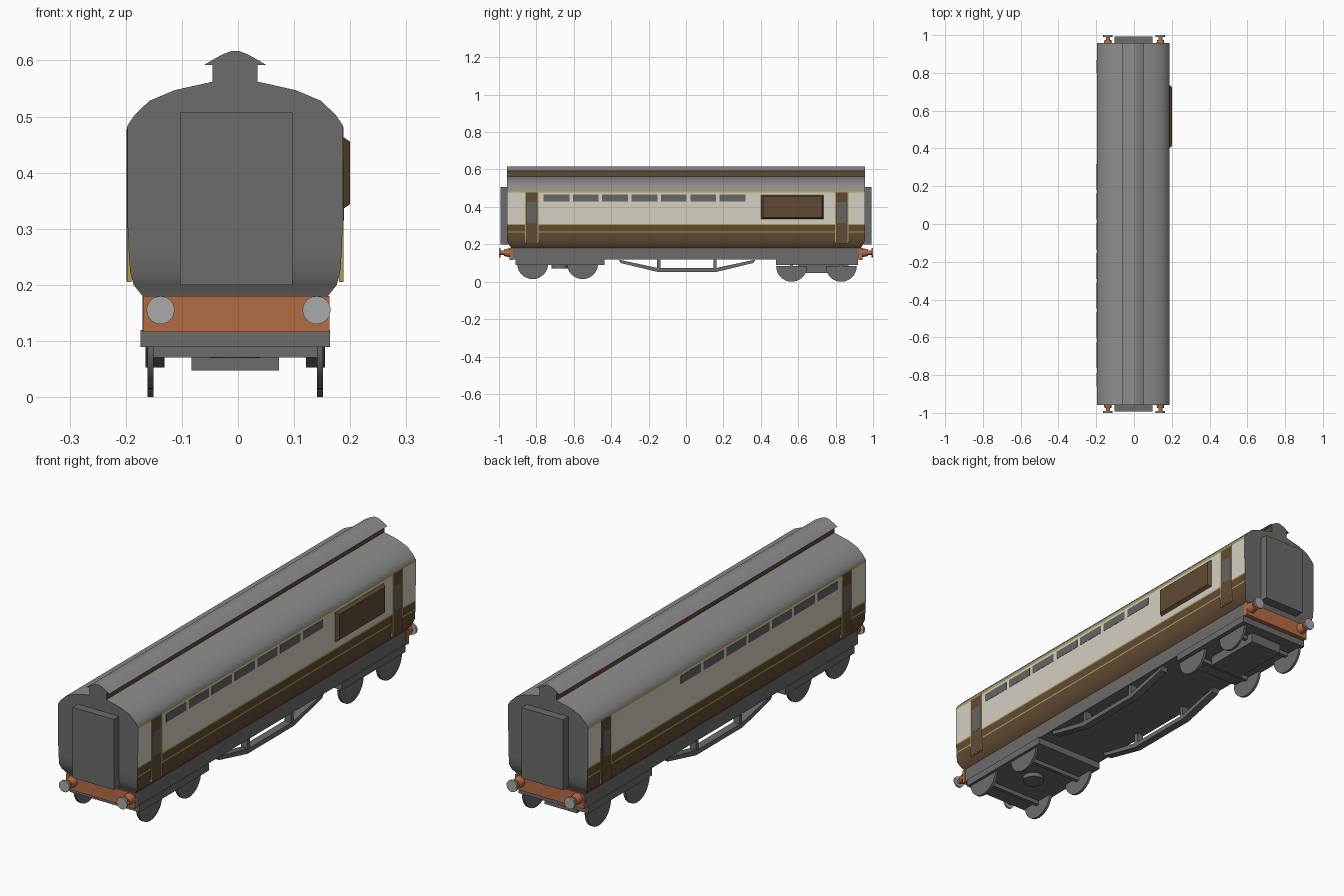
import bpy, bmesh, math
from mathutils import Vector, Matrix

if "Cube" in bpy.data.objects:
    bpy.data.objects.remove(bpy.data.objects["Cube"])

CX = -0.005   # body centreline (the side bay pushes the bounds to the right)


def mat(name, r, g, b):
    m = bpy.data.materials.new(name)
    m.diffuse_color = (r, g, b, 1)
    m.use_nodes = True
    m.node_tree.nodes["Principled BSDF"].inputs["Base Color"].default_value = m.diffuse_color
    return m


ROOF = mat("roof_grey", 0.27, 0.27, 0.27)
DARK = mat("underframe_grey", 0.15, 0.15, 0.15)
CREAM = mat("cream", 0.66, 0.63, 0.54)
BROWN = mat("brown", 0.12, 0.068, 0.034)
GOLD = mat("gold_lining", 0.42, 0.34, 0.08)
ORANGE = mat("buffer_orange", 0.45, 0.15, 0.06)
STEEL = mat("buffer_steel", 0.40, 0.40, 0.40)
GLASS = mat("window_grey", 0.13, 0.13, 0.13)


def finish(name, bm, mats, rule=None, smooth=False):
    bmesh.ops.recalc_face_normals(bm, faces=bm.faces[:])
    bm.normal_update()
    if rule:
        for f in bm.faces:
            f.material_index = mats.index(rule(f.calc_center_median(), f.normal))
    me = bpy.data.meshes.new(name)
    bm.to_mesh(me)
    bm.free()
    for m in mats:
        me.materials.append(m)
    ob = bpy.data.objects.new(name, me)
    bpy.context.collection.objects.link(ob)
    if smooth:
        bpy.ops.object.select_all(action='DESELECT')
        ob.select_set(True)
        bpy.context.view_layer.objects.active = ob
        bpy.ops.object.shade_smooth_by_angle(angle=math.radians(35))
    return ob


def box(name, x0, x1, y0, y1, z0, z1, m):
    bm = bmesh.new()
    bmesh.ops.create_cube(bm, size=1)
    for v in bm.verts:
        v.co = Vector(((x0 + x1) / 2 + v.co.x * (x1 - x0),
                       (y0 + y1) / 2 + v.co.y * (y1 - y0),
                       (z0 + z1) / 2 + v.co.z * (z1 - z0)))
    return finish(name, bm, [m])


def extrude_profile(name, half, mats, rule, smooth=True):
    """half: (half width, z, end y) from bottom to top, mirrored and run along y"""
    loop = [(w, z, y) for w, z, y in half] + [(-w, z, y) for w, z, y in reversed(half)]
    bm = bmesh.new()
    rings = [[bm.verts.new((CX + w, s * y, z)) for w, z, y in loop] for s in (-1, 1)]
    n, k = len(loop), len(half)
    for i in range(n):
        j = (i + 1) % n
        bm.faces.new((rings[0][i], rings[0][j], rings[1][j], rings[1][i]))
    for r in rings:                       # end caps, one strip per profile step
        for i in range(k - 1):
            bm.faces.new((r[i], r[i + 1], r[n - 2 - i], r[n - 1 - i]))
    return finish(name, bm, mats, rule, smooth)


def cylinder(name, loc, r1, r2, depth, axis, m, seg=24):
    bm = bmesh.new()
    bmesh.ops.create_cone(bm, cap_ends=True, segments=seg, radius1=r1, radius2=r2, depth=depth)
    rot = Vector((0, 0, 1)).rotation_difference(Vector(axis)).to_matrix().to_4x4()
    bmesh.ops.transform(bm, matrix=Matrix.Translation(loc) @ rot, verts=bm.verts)
    return finish(name, bm, [m], smooth=True)


# Body shell: underframe, brown lower panel, cream upper panel, gold lines, arched roof
E = 0.957
body = [(.165, .118, .93), (.165, .18, .935), (.181, .2, .947), (.187, .222, E), (.190, .262, E),
        (.190, .268, E), (.1915, .302, E), (.1915, .308, E), (.192, .4, E), (.192, .476, E),
        (.192, .484, E), (.180, .502, E), (.153, .528, E), (.108, .547, E), (.041, .562, E)]


def body_rule(c, n):
    z = c.z
    if abs(n.y) > 0.5 or z < .18:
        return DARK
    if z > .484:
        return ROOF
    if .262 < z < .268 or .302 < z < .308 or z > .476:
        return GOLD
    return CREAM if z > .308 else BROWN


extrude_profile("coach_body", body, [DARK, ROOF, GOLD, CREAM, BROWN], body_rule)

# Raised lantern strip along the roof
extrude_profile("lantern_sides", [(.04, .558, E), (.04, .593, E)], [DARK, BROWN],
                lambda c, n: BROWN if abs(n.x) > .5 else DARK)
extrude_profile("lantern_roof", [(.055, .592, E), (.042, .6, E), (.022, .611, E), (.006, .617, E)],
                [ROOF, DARK], lambda c, n: DARK if abs(n.y) > .5 else ROOF)


def side_plate(name, s, y0, y1, z0, z1, x_out, m):
    a, b = sorted((CX + s * (x_out - .008), CX + s * x_out))
    box(name, a, b, y0, y1, z0, z1, m)


for s, side in ((1, "right"), (-1, "left")):
    # High row of windows
    for i in range(7):
        y = -.762 + i * .157
        side_plate(f"window_{side}_{i}", s, y, y + .138, .43, .466, .1932, GLASS)
    # End doors with gold edge and window
    for y in (-.825, .832):
        side_plate(f"door_edge_{side}", s, y - .036, y + .036, .205, .481, .1928, GOLD)
        side_plate(f"door_{side}", s, y - .031, y + .031, .208, .477, .1933, BROWN)
        side_plate(f"door_window_{side}", s, y - .025, y + .025, .315, .425, .1938, GLASS)
    # Truss under the floor
    xc = CX + s * .143
    bm = bmesh.new()
    top = [(-.36, .118), (-.15, .073), (.16, .073), (.37, .118)]
    low = [(-.35, .1), (-.155, .053), (.165, .053), (.36, .1)]
    cols = [[bm.verts.new((xc + dx, y, z)) for dx in (-.017, .017) for y, z in (t, l)]
            for t, l in zip(top, low)]
    for p, q in zip(cols, cols[1:]):
        for i, j in ((0, 1), (1, 3), (3, 2), (2, 0)):
            bm.faces.new((p[i], p[j], q[j], q[i]))
    for c in (cols[0], cols[-1]):
        bm.faces.new((c[0], c[1], c[3], c[2]))
    finish(f"truss_{side}", bm, [DARK])
    for y in (-.145, .155):
        box(f"truss_post_{side}", xc - .015, xc + .015, y - .009, y + .009, .07, .12, DARK)

# Projecting panel bay on the right side, with sloping edges
bay = box("side_bay", .184, .2, .40, .738, .333, .466, BROWN)
for v in bay.data.vertices:
    if v.co.x > .195:
        v.co.z += .011 if v.co.z < .4 else -.011
        v.co.y += .012 if v.co.y < .5 else -.012

# Ends: gangway, buffer beam and buffers
for s, end in ((-1, "front"), (1, "back")):
    def end_box(name, w, a, b, z0, z1, m):
        lo, hi = sorted((s * a, s * b))
        box(f"{name}_{end}", CX - w + .002, CX + w + .002, lo, hi, z0, z1, m)
    end_box("gangway", .1, .95, .993, .2, .507, DARK)
    end_box("buffer_beam", .166, .925, .943, .116, .18, ORANGE)
    for x in (-.138, .14):
        cylinder(f"buffer_housing_{end}", (x, s * .957, .155), .024, .018, .032, (0, s, 0), ORANGE)
        cylinder(f"buffer_shank_{end}", (x, s * .98, .155), .011, .011, .03, (0, s, 0), ORANGE)
        cylinder(f"buffer_head_{end}", (x, s * .9955, .155), .025, .025, .009, (0, s, 0), STEEL)

# Bogies: frame plate, pivot, axles and half-hidden disc wheels
for tag, y0, y1, wheel_ys, zc in (("front", -.912, -.435, (-.82, -.553), .097),
                                  ("back", .482, .92, (.565, .83), .083)):
    box(f"bogie_frame_{tag}", CX - .169, CX + .169, y0, y1, .089, .12, DARK)
    cylinder(f"bogie_pivot_{tag}", (CX, (y0 + y1) / 2, .081), .045, .045, .022, (0, 0, 1), DARK)
    for y in wheel_ys:
        box(f"axle_{tag}", CX - .15, CX + .15, y - .008, y + .008, .071, .09, DARK)
        for s in (-1, 1):
            x = CX + s * .151
            bm = bmesh.new()
            arc = [math.pi * (1 + i / 16) for i in range(17)]
            pts = [(.083 * math.cos(a), .083 * math.sin(a)) for a in arc]
            f = bm.faces.new([bm.verts.new((x - .0055, y + p, zc + q)) for p, q in pts])
            ext = bmesh.ops.extrude_face_region(bm, geom=[f])["geom"]
            bmesh.ops.translate(bm, vec=(.011, 0, 0),
                                verts=[v for v in ext if isinstance(v, bmesh.types.BMVert)])
            finish(f"wheel_{tag}", bm, [DARK], smooth=True)
box("equipment_box", CX - .078, CX + .078, .6, .87, .047, .09, DARK)
